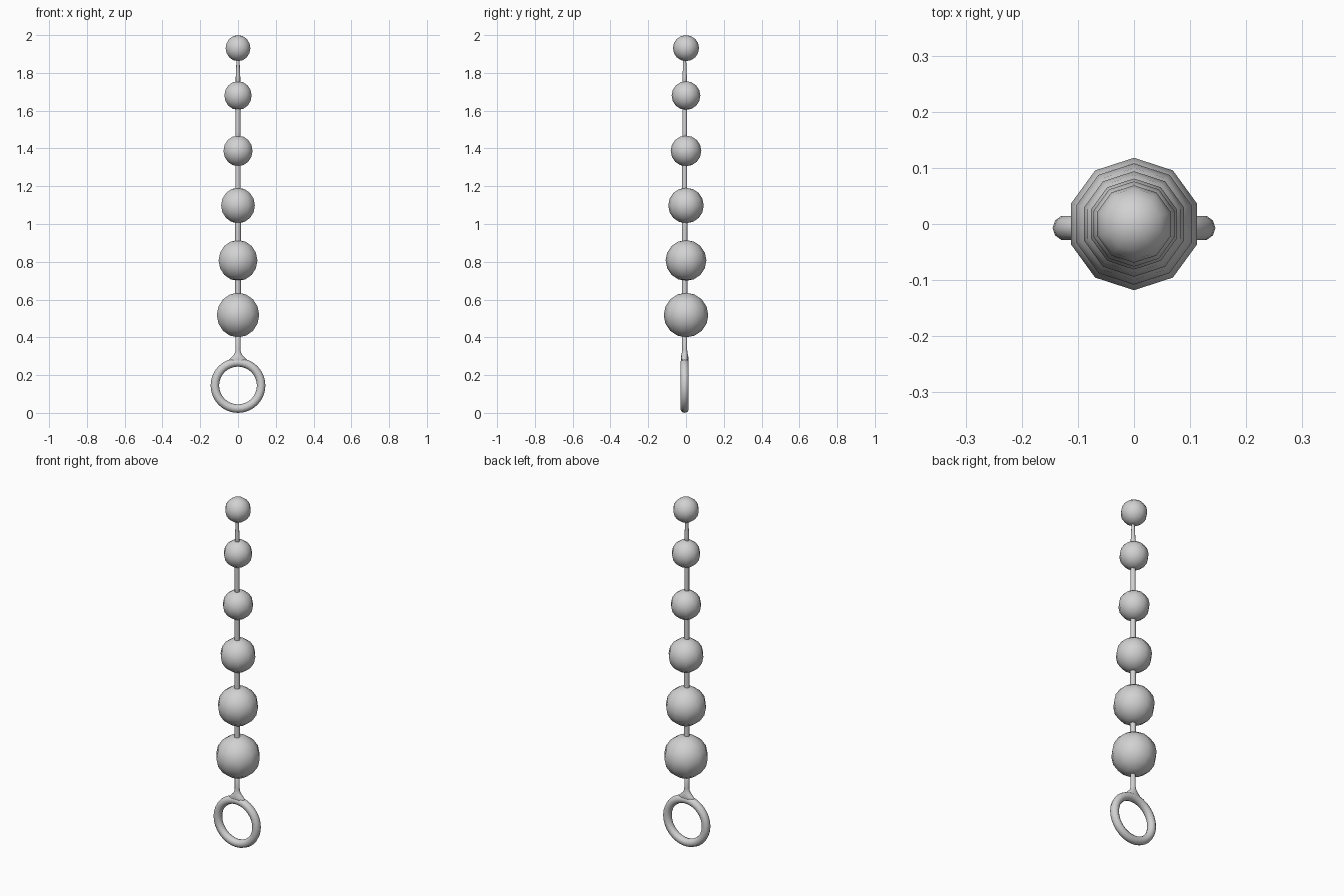
import bpy, bmesh, math
from mathutils import Matrix

cube = bpy.data.objects.get("Cube")
if cube:
    bpy.data.objects.remove(cube, do_unlink=True)

grey = bpy.data.materials.new("soft_grey")
grey.use_nodes = True
colour = (0.64, 0.64, 0.64, 1)
grey.diffuse_color = colour
for node in grey.node_tree.nodes:
    if node.type == 'BSDF_PRINCIPLED':
        node.inputs["Base Color"].default_value = colour

CORD_Y = -0.007  # the cord and ring sit slightly in front of the bead centres


def finish(name, bm):
    """Turn a bmesh into a smooth shaded grey object."""
    bmesh.ops.recalc_face_normals(bm, faces=bm.faces)
    for face in bm.faces:
        face.smooth = True
    mesh = bpy.data.meshes.new(name)
    bm.to_mesh(mesh)
    bm.free()
    mesh.materials.append(grey)
    obj = bpy.data.objects.new(name, mesh)
    bpy.context.collection.objects.link(obj)
    return obj


def loft(name, sections, sides):
    """Skin a stack of ellipses given as (z, x radius, y radius)."""
    bm = bmesh.new()
    rings = []
    for z, rx, ry in sections:
        angles = [2 * math.pi * i / sides for i in range(sides)]
        rings.append([bm.verts.new((rx * math.cos(a), CORD_Y + ry * math.sin(a), z))
                      for a in angles])
    for low, high in zip(rings, rings[1:]):
        for i in range(sides):
            j = (i + 1) % sides
            bm.faces.new((low[i], low[j], high[j], high[i]))
    bm.faces.new(rings[0][::-1])
    bm.faces.new(rings[-1])
    return finish(name, bm)


# Beads, shrinking towards the top: (centre height, radius)
beads = [(0.518, 0.118), (0.807, 0.108), (1.098, 0.094),
         (1.387, 0.081), (1.680, 0.076), (1.931, 0.069)]
for n, (z, r) in enumerate(beads, 1):
    bm = bmesh.new()
    bmesh.ops.create_uvsphere(bm, u_segments=10, v_segments=8, radius=r,
                              matrix=Matrix.Translation((0, 0, z)))
    finish(f"bead_{n}", bm)

# Cord pieces between neighbouring beads, the last one tapering
radii = [0.015, 0.015, 0.014, 0.013, 0.012]
for n, ((z0, _), (z1, _)) in enumerate(zip(beads, beads[1:]), 1):
    r = radii[n - 1]
    top = 0.008 if n == 5 else r
    loft(f"cord_{n}", [(z0, r, r), (z0 + 0.1, r, r), (z1 - 0.06, top, top),
                       (z1, top, top)], 10)

# Neck flaring from the lowest bead into the pull ring
loft("ring_neck", [(0.262, 0.055, 0.014), (0.278, 0.050, 0.019),
                   (0.292, 0.037, 0.020), (0.305, 0.024, 0.018),
                   (0.318, 0.016, 0.015), (0.335, 0.013, 0.013),
                   (0.500, 0.013, 0.013)], 12)

# Pull ring standing upright in the xz plane
MAJOR, MINOR, RING_Z, STEPS, SIDES = 0.1225, 0.0225, 0.145, 32, 10
bm = bmesh.new()
loops = []
for i in range(STEPS):
    a = 2 * math.pi * i / STEPS
    loop = []
    for k in range(SIDES):
        b = 2 * math.pi * k / SIDES
        d = MAJOR + MINOR * math.cos(b)
        loop.append(bm.verts.new((d * math.cos(a), CORD_Y + MINOR * math.sin(b),
                                  RING_Z + d * math.sin(a))))
    loops.append(loop)
for i in range(STEPS):
    here, after = loops[i], loops[(i + 1) % STEPS]
    for k in range(SIDES):
        m = (k + 1) % SIDES
        bm.faces.new((here[k], here[m], after[m], after[k]))
finish("pull_ring", bm)
